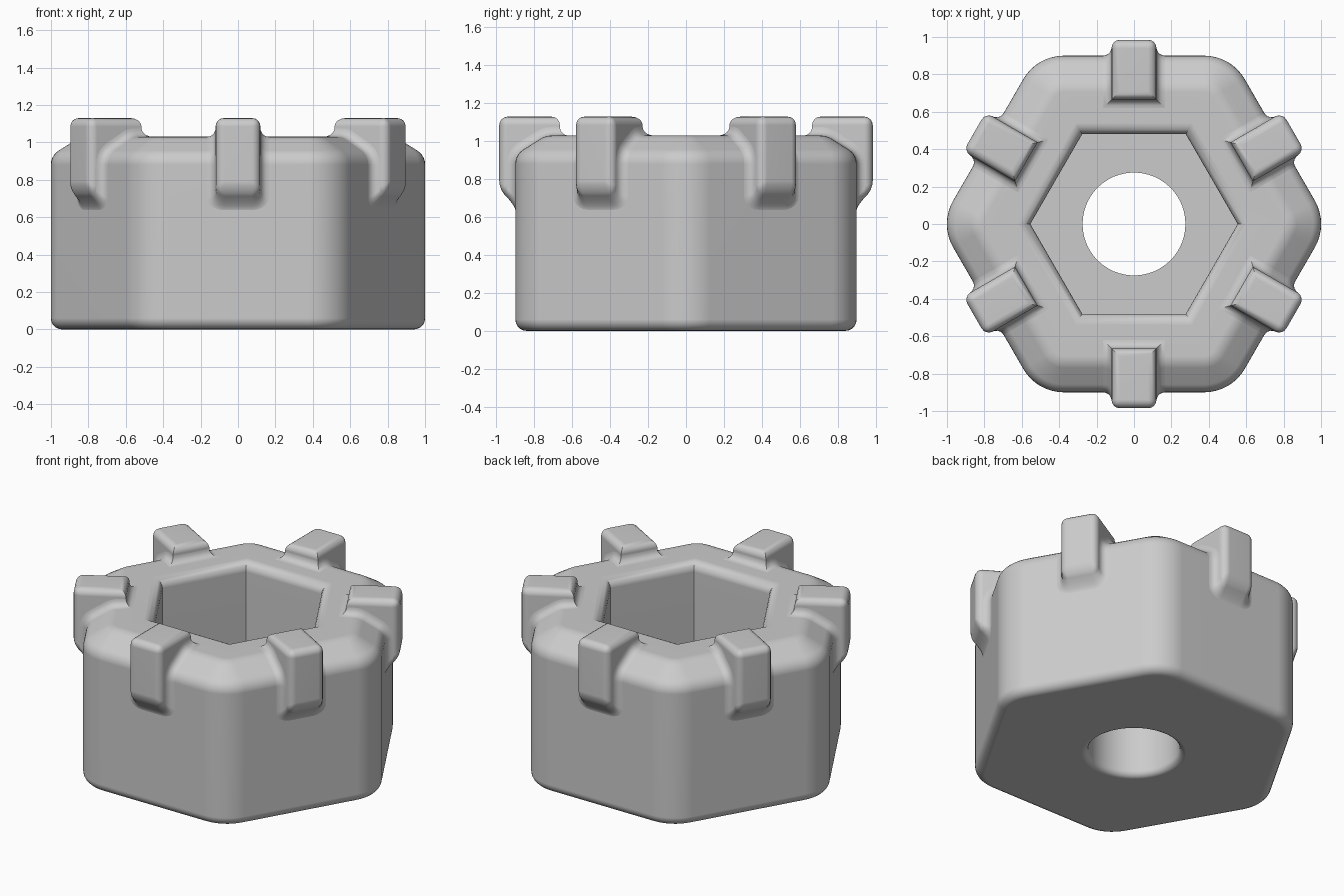
import bpy, bmesh
from math import sin, cos, pi, radians, atan2
from mathutils import Matrix

cube = bpy.data.objects.get("Cube")
if cube:
    bpy.data.objects.remove(cube, do_unlink=True)

# Main dimensions
APOTHEM, TOP, CORNER = 0.9, 1.03, 0.25
CHAMFER_IN, SHOULDER = 0.74, 0.93
RECESS, FLOOR, HOLE = 0.48, 0.35, 0.275
LUG_IN, LUG_OUT, LUG_TOP, LUG_HALF = 0.665, 0.985, 1.13, 0.12
LUG_FOOT = 0.66
FILLET = 0.045
STEPS = 9

grey = bpy.data.materials.new("plain grey")
grey.use_nodes = True
grey.diffuse_color = (0.6, 0.6, 0.6, 1)
grey.node_tree.nodes["Principled BSDF"].inputs["Base Color"].default_value = grey.diffuse_color


def rounded(r, z, a1, a2, radius, n=5):
    """Round a convex profile corner; gives (r, z, normal angle)."""
    mid, half = (a1 + a2) / 2, (a2 - a1) / 2
    cr = r - radius * cos(mid) / cos(half)
    cz = z - radius * sin(mid) / cos(half)
    angles = [a1 + (a2 - a1) * i / n for i in range(n + 1)]
    return [(cr + radius * cos(a), cz + radius * sin(a), a) for a in angles]


def hex_ring(apothem, z):
    """Hexagon whose corner rounding shrinks with its size."""
    radius = max(0, CORNER - (APOTHEM - apothem))
    reach = (apothem - radius) / cos(pi / 6)
    points = []
    for k in range(6):
        c = k * pi / 3
        for j in range(STEPS):
            a = c + (j / (STEPS - 1) - 0.5) * pi / 3
            points.append((reach * cos(c) + radius * cos(a),
                           reach * sin(c) + radius * sin(a), z))
    return points


def circle_ring(radius, z):
    count = 6 * STEPS
    angles = [(i - STEPS // 2) * 2 * pi / count for i in range(count)]
    return [(radius * cos(a), radius * sin(a), z) for a in angles]


def loft(bm, rings, closed=False):
    """Skin a list of closed loops with quads."""
    loops = [[bm.verts.new(p) for p in ring] for ring in rings]
    n = len(loops[0])
    pairs = list(zip(loops, loops[1:]))
    if closed:
        pairs.append((loops[-1], loops[0]))
    for low, high in pairs:
        for j in range(n):
            k = (j + 1) % n
            bm.faces.new((low[j], low[k], high[k], high[j]))


def finish(bm, name):
    mesh = bpy.data.meshes.new(name)
    bm.to_mesh(mesh)
    bm.free()
    mesh.materials.append(grey)
    obj = bpy.data.objects.new(name, mesh)
    bpy.context.collection.objects.link(obj)
    bpy.ops.object.select_all(action='DESELECT')
    obj.select_set(True)
    bpy.context.view_layer.objects.active = obj
    bpy.ops.object.shade_smooth_by_angle(angle=radians(35))
    weighted = obj.modifiers.new("even shading", 'WEIGHTED_NORMAL')
    weighted.keep_sharp = True
    return obj


# Hexagonal body with round hole and hexagonal recess
slope = atan2(APOTHEM - CHAMFER_IN, TOP - SHOULDER)
shoulder = rounded(APOTHEM, SHOULDER, 0, slope, 0.09)
rim = rounded(CHAMFER_IN, TOP, slope, pi / 2, 0.12)
hole_lip = rounded(HOLE, 0, pi, 1.5 * pi, 0.04)
outer = rounded(APOTHEM, 0, -pi / 2, 0, 0.06) + shoulder + rim
outer += rounded(RECESS, TOP, pi / 2, pi, 0.06)
rings = [circle_ring(HOLE, FLOOR)]
rings += [circle_ring(r, z) for r, z, a in hole_lip]
rings += [hex_ring(r, z) for r, z, a in outer]
rings.append(hex_ring(RECESS, FLOOR))
bm = bmesh.new()
loft(bm, rings, closed=True)
bmesh.ops.remove_doubles(bm, verts=bm.verts[:], dist=1e-5)
bmesh.ops.recalc_face_normals(bm, faces=bm.faces[:])
finish(bm, "hex_body")


def skirt_ring(a):
    """One loop of the concave blend between a lug and the body."""
    spread, lift = FILLET * (1 - cos(a)), FILLET * (1 - sin(a))
    side = LUG_HALF + spread
    half = [(LUG_IN - spread, side, TOP + lift)]
    for r, z, n in reversed(shoulder + rim):
        half.append((r + lift * cos(n), side, z + lift * sin(n)))
    for i in range(6):
        p = i * pi / 10
        half.append((APOTHEM + lift,
                     LUG_HALF - FILLET + (FILLET + spread) * cos(p),
                     LUG_FOOT + lift + FILLET - (FILLET + spread / 2) * sin(p)))
    return half + [(x, -y, z) for x, y, z in reversed(half)]


def make_lug(name, angle):
    bm = bmesh.new()
    # Solid block with a sloping underside
    drop = LUG_OUT - APOTHEM
    profile = [(LUG_IN, LUG_TOP), (LUG_IN, LUG_FOOT - 0.05),
               (APOTHEM - 0.05, LUG_FOOT - 0.05),
               (LUG_OUT, LUG_FOOT + drop), (LUG_OUT, LUG_TOP)]
    face = bm.faces.new([bm.verts.new((r, -LUG_HALF, z)) for r, z in profile])
    grown = bmesh.ops.extrude_face_region(bm, geom=[face])
    moved = [v for v in grown["geom"] if isinstance(v, bmesh.types.BMVert)]
    bmesh.ops.translate(bm, verts=moved, vec=(0, 2 * LUG_HALF, 0))
    bmesh.ops.recalc_face_normals(bm, faces=bm.faces[:])
    # Round every edge that shows, except the inner uprights
    edges = []
    for e in bm.edges:
        p, q = e.verts[0].co, e.verts[1].co
        on_top = min(p.z, q.z) > TOP
        if on_top or max(p.x, q.x) > LUG_OUT - 0.01:
            edges.append(e)
    bmesh.ops.bevel(bm, geom=edges, offset=FILLET, offset_type='OFFSET',
                    segments=4, profile=0.5, affect='EDGES', clamp_overlap=False)
    # Concave blend around the foot
    loft(bm, [skirt_ring(i * pi / 10) for i in range(6)])
    bmesh.ops.transform(bm, matrix=Matrix.Rotation(angle, 4, 'Z'), verts=bm.verts[:])
    finish(bm, name)


# One lug in the middle of each side
for i in range(6):
    make_lug(f"lug_{i + 1}", radians(30 + 60 * i))
